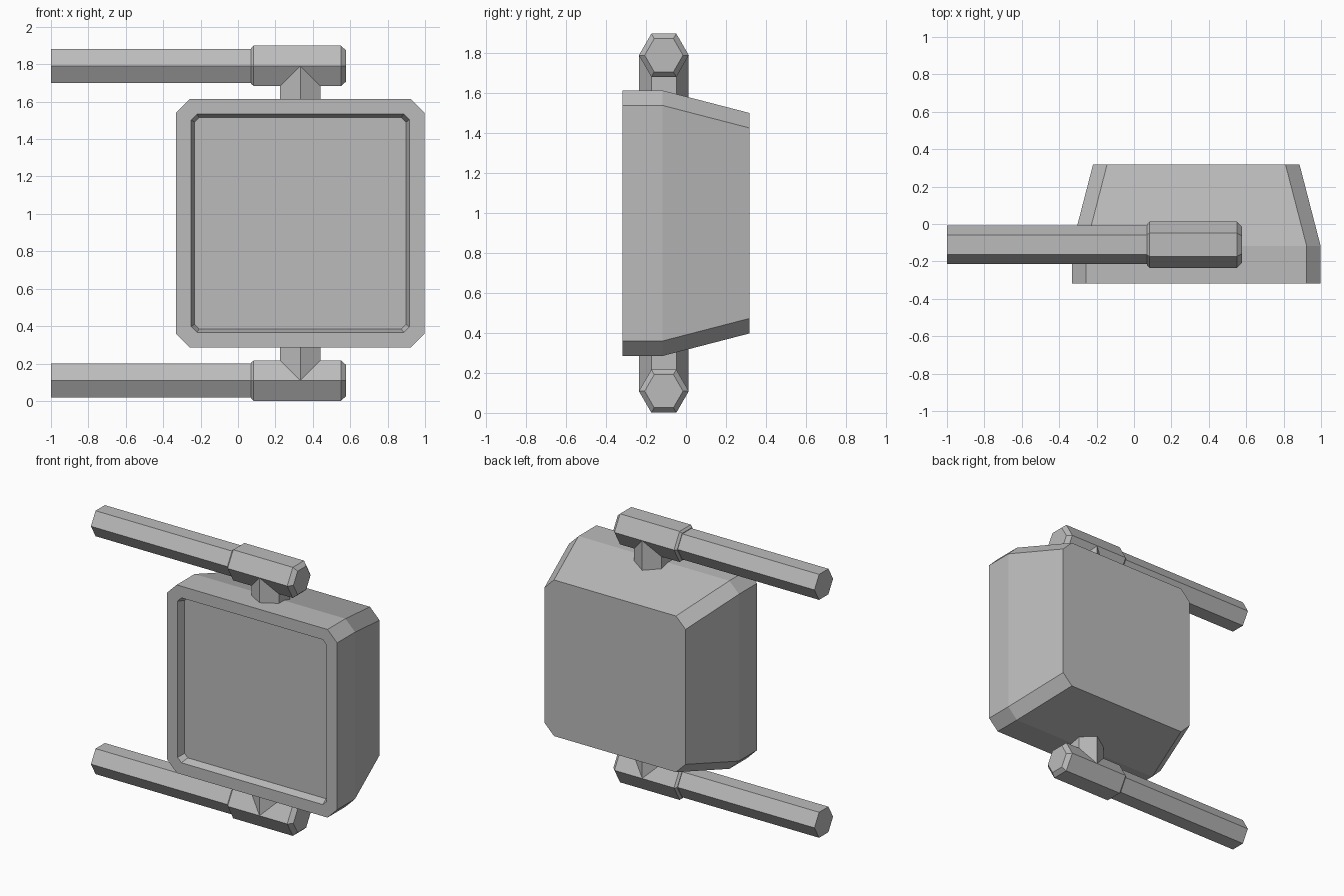
import bpy
import math

old = bpy.data.objects.get("Cube")
if old:
    bpy.data.objects.remove(old, do_unlink=True)

grey = bpy.data.materials.new("plain grey")
grey.use_nodes = True
colour = (0.5, 0.5, 0.5, 1)
grey.diffuse_color = colour
grey.node_tree.nodes["Principled BSDF"].inputs["Base Color"].default_value = colour

CX, CZ = 0.333, 0.95      # centre of the housing
BAR_Y = -0.111            # depth of the bars and posts
BAR_RISE = 0.841          # bars above and below the centre


def loft(name, rings):
    """Skin a list of matching point rings and cap both ends."""
    n = len(rings[0])
    verts = [p for ring in rings for p in ring]
    faces = [[r * n + i, r * n + (i + 1) % n, (r + 1) * n + (i + 1) % n, (r + 1) * n + i]
             for r in range(len(rings) - 1) for i in range(n)]
    faces.append(list(range(n))[::-1])
    faces.append([(len(rings) - 1) * n + i for i in range(n)])
    mesh = bpy.data.meshes.new(name)
    mesh.from_pydata(verts, [], faces)
    mesh.materials.append(grey)
    obj = bpy.data.objects.new(name, mesh)
    bpy.context.collection.objects.link(obj)
    return obj


def chamfered_square(half, cut, y):
    """Square ring with cut corners, facing the front."""
    a, b = half, half - cut
    outline = [(a, -b), (a, b), (b, a), (-b, a), (-a, b), (-a, -b), (-b, -a), (b, -a)]
    return [(CX + x, y, CZ + z) for x, z in outline]


def hexagon(radius):
    return [(radius * math.cos(i * math.pi / 3), radius * math.sin(i * math.pi / 3))
            for i in range(6)]


def hex_bar(name, z, stations):
    """Six-sided bar along x from (position, radius) stations."""
    return loft(name, [[(x, BAR_Y + u, z + v) for u, v in hexagon(r)] for x, r in stations])


# Housing: back, taper, front rim, then inward to the recessed panel
loft("housing", [chamfered_square(*s) for s in (
    (0.552, 0.075, 0.318),
    (0.665, 0.075, -0.118),
    (0.665, 0.075, -0.318),
    (0.583, 0.03, -0.318),
    (0.565, 0.025, -0.265))])

# Bars, sleeves and posts, above and below
for label, side in (("upper", 1), ("lower", -1)):
    z = CZ + side * BAR_RISE
    hex_bar(label + "_bar", z, [(-1.0, 0.104), (0.09, 0.104)])
    hex_bar(label + "_sleeve", z, [(0.07, 0.109), (0.084, 0.125), (0.55, 0.125), (0.578, 0.096)])
    ends = sorted((CZ + side * 0.58, z))
    loft(label + "_post", [[(CX + v, BAR_Y - u, h) for u, v in hexagon(0.1245)] for h in ends])

# Make all faces point outward
for obj in bpy.context.collection.objects:
    if obj.type == "MESH" and obj.data.materials and obj.data.materials[0] == grey:
        bpy.context.view_layer.objects.active = obj
        bpy.ops.object.select_all(action="DESELECT")
        obj.select_set(True)
        bpy.ops.object.mode_set(mode="EDIT")
        bpy.ops.mesh.select_all(action="SELECT")
        bpy.ops.mesh.normals_make_consistent(inside=False)
        bpy.ops.object.mode_set(mode="OBJECT")
